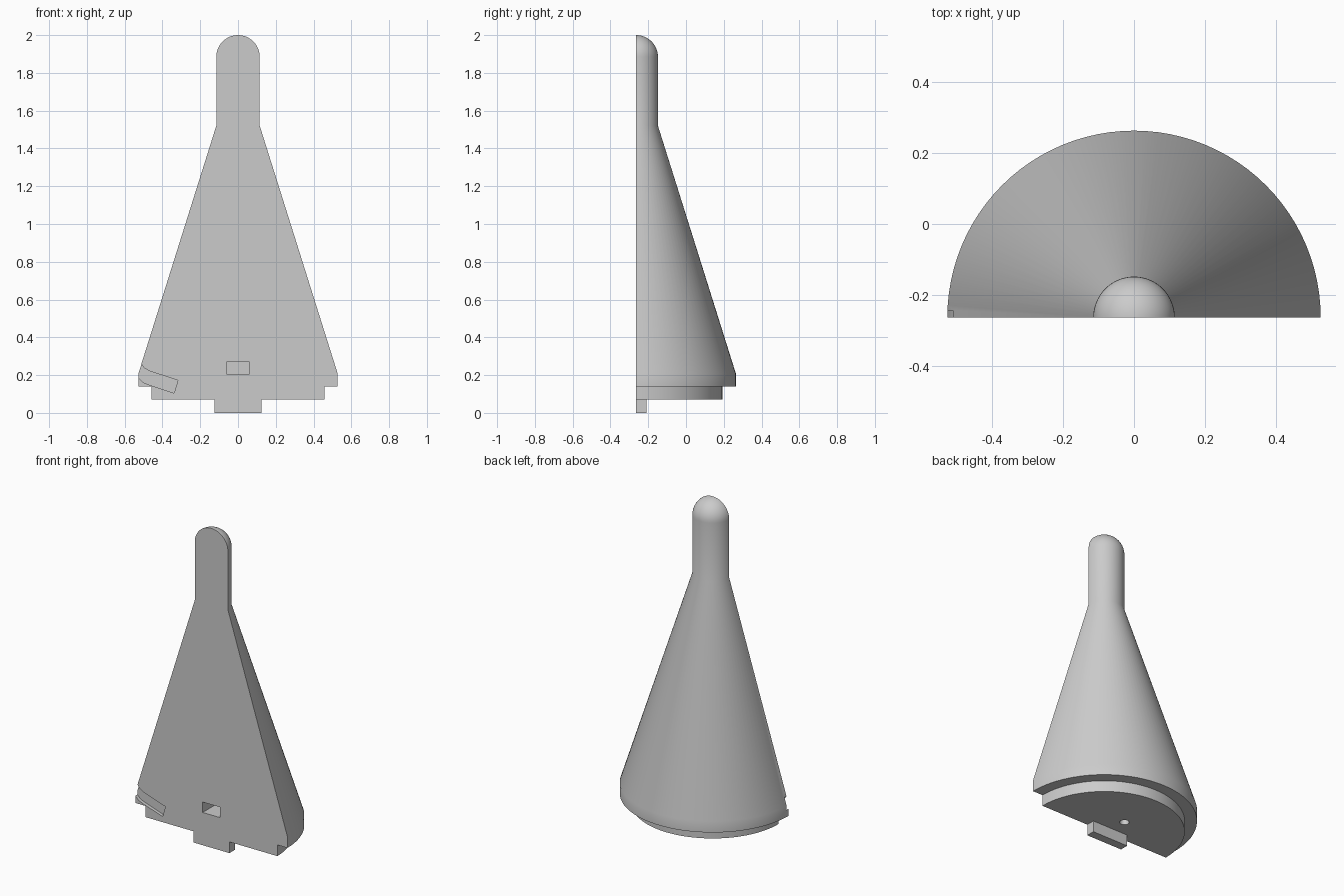
import bpy, bmesh
from math import pi, sin, cos
from mathutils import Vector

old = bpy.data.objects.get("Cube")
if old:
    bpy.data.objects.remove(old, do_unlink=True)

FRONT = -0.2635      # y of the flat front face
RIM, STEP, NECK = 0.527, 0.457, 0.115

grey = bpy.data.materials.new("plain_grey")
grey.use_nodes = True
grey.diffuse_color = (0.6, 0.6, 0.6, 1)
grey.node_tree.nodes["Principled BSDF"].inputs["Base Color"].default_value = grey.diffuse_color


def make_object(name, bm):
    bmesh.ops.recalc_face_normals(bm, faces=bm.faces)
    mesh = bpy.data.meshes.new(name)
    bm.to_mesh(mesh)
    bm.free()
    obj = bpy.data.objects.new(name, mesh)
    mesh.materials.append(grey)
    bpy.context.collection.objects.link(obj)
    return obj


def prism(name, outline, axis):
    """Extrude a planar outline along a vector."""
    bm = bmesh.new()
    face = bm.faces.new([bm.verts.new(p) for p in outline])
    ext = bmesh.ops.extrude_face_region(bm, geom=[face])["geom"]
    verts = [v for v in ext if isinstance(v, bmesh.types.BMVert)]
    bmesh.ops.translate(bm, verts=verts, vec=axis)
    return make_object(name, bm)


def front_prism(name, points, y0, y1):
    return prism(name, [(x, y0, z) for x, z in points], Vector((0, y1 - y0, 0)))


def rect(x0, x1, z0, z1):
    return [(x0, z0), (x1, z0), (x1, z1), (x0, z1)]


def select_only(obj):
    bpy.ops.object.select_all(action='DESELECT')
    obj.select_set(True)
    bpy.context.view_layer.objects.active = obj


def cut(target, cutter):
    select_only(target)
    mod = target.modifiers.new("cut", 'BOOLEAN')
    mod.operation, mod.solver, mod.object = 'DIFFERENCE', 'EXACT', cutter
    bpy.ops.object.modifier_apply(modifier=mod.name)
    bpy.data.objects.remove(cutter, do_unlink=True)


# Half-turned body: stepped base, cone, neck and round tip
profile = [(0, 0.07), (STEP, 0.07), (STEP, 0.14), (RIM, 0.14), (RIM, 0.21), (NECK, 1.52)]
dome = [i * pi / 24 for i in range(13)]
profile += [(NECK * cos(a), 2 - NECK + NECK * sin(a)) for a in dome[:-1]] + [(0, 2)]
bm = bmesh.new()
verts = [bm.verts.new((r, FRONT, z)) for r, z in profile]
edges = [bm.edges.new(pair) for pair in zip(verts, verts[1:])]
bmesh.ops.spin(bm, geom=verts + edges, cent=(0, FRONT, 0), axis=(0, 0, 1),
               angle=pi, steps=48)
bmesh.ops.remove_doubles(bm, verts=bm.verts, dist=1e-5)
# Flat front
bmesh.ops.holes_fill(bm, edges=[e for e in bm.edges if e.is_boundary], sides=0)
body = make_object("body", bm)

# Pocket in the flat front
cut(body, front_prism("pocket_cutter", rect(-0.06, 0.06, 0.205, 0.27),
                      FRONT - 0.05, FRONT + 0.2))

# Shallow bent groove running out through the rim
groove = [(-0.6, 0.33), (-0.515, 0.265), (-0.5, 0.24), (-0.47, 0.222), (-0.318, 0.172),
          (-0.338, 0.105), (-0.475, 0.15), (-0.505, 0.163), (-0.527, 0.185), (-0.6, 0.26)]
cut(body, front_prism("groove_cutter", groove, FRONT - 0.05, FRONT + 0.02))

# Round hole from the underside into the pocket
ring = [(-0.02 + 0.027 * cos(i * pi / 12), FRONT + 0.155 + 0.027 * sin(i * pi / 12), 0)
        for i in range(24)]
cut(body, prism("hole_cutter", ring, Vector((0, 0, 0.22))))

# Tab under the base
tab = front_prism("base_tab", rect(-0.125, 0.125, 0, 0.07), FRONT, FRONT + 0.054)

select_only(body)
bpy.ops.object.shade_smooth_by_angle(angle=pi / 6)
